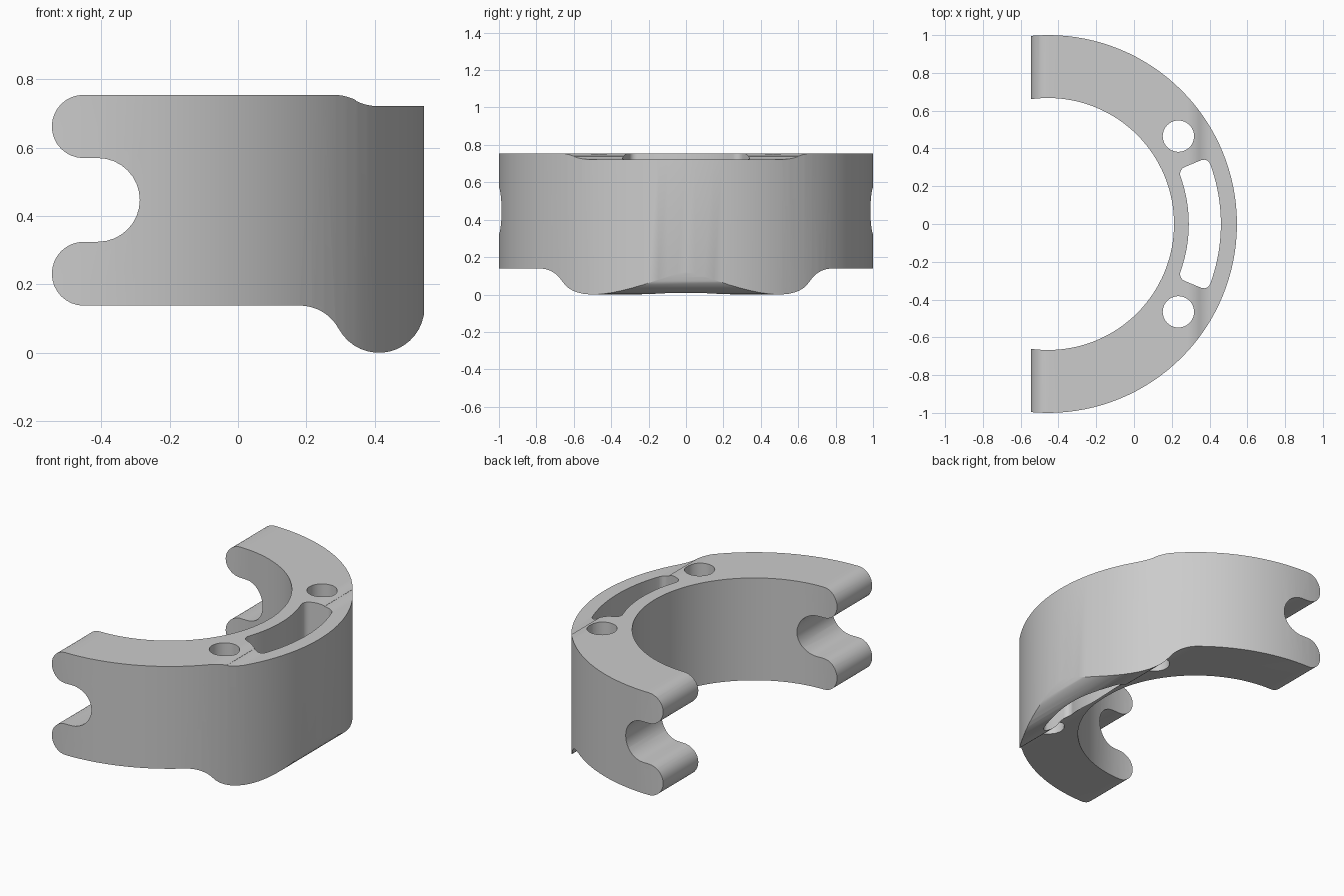
import bpy, bmesh
from math import pi, cos, sin, radians
from mathutils import Vector

cube = bpy.data.objects.get("Cube")
if cube:
    bpy.data.objects.remove(cube, do_unlink=True)

CX = -0.455               # ring axis
OUTER, INNER = 1.0, 0.667


def arc(cx, cy, r, a0, a1, n=16):
    angles = [radians(a0 + (a1 - a0) * i / n) for i in range(n + 1)]
    return [(cx + r * cos(a), cy + r * sin(a)) for a in angles]


def prism(name, points, to_3d, direction):
    """Extrude a closed 2D outline along a direction."""
    bm = bmesh.new()
    face = bm.faces.new([bm.verts.new(to_3d(a, b)) for a, b in points])
    new = bmesh.ops.extrude_face_region(bm, geom=[face])["geom"]
    bmesh.ops.translate(bm, vec=Vector(direction),
                        verts=[v for v in new if isinstance(v, bmesh.types.BMVert)])
    bmesh.ops.recalc_face_normals(bm, faces=bm.faces)
    mesh = bpy.data.meshes.new(name)
    bm.to_mesh(mesh)
    bm.free()
    ob = bpy.data.objects.new(name, mesh)
    bpy.context.collection.objects.link(ob)
    return ob


def upright(name, points):
    return prism(name, points, lambda x, y: (x, y, -0.2), (0, 0, 1.2))


def combine(ob, cutter, operation):
    mod = ob.modifiers.new("cut", "BOOLEAN")
    mod.object, mod.operation, mod.solver = cutter, operation, "EXACT"
    bpy.context.view_layer.objects.active = ob
    bpy.ops.object.modifier_apply(modifier=mod.name)
    bpy.data.objects.remove(cutter, do_unlink=True)


# Side outline: rounded prongs, round notch, hanging lobe and stepped top
outline = (
    arc(-0.4525, 0.6625, 0.0925, 90, 270)
    + arc(-0.41, 0.4475, 0.1225, 90, -90)
    + arc(-0.4515, 0.2315, 0.0935, 90, 270)
    + arc(0.181, 0.009, 0.129, 90, 28.3)
    + arc(0.4125, 0.1335, 0.1335, 208.3, 360)
    + [(0.546, 0.722)]
    + arc(0.41, 0.866, 0.144, 270, 243, 8)
    + arc(0.28, 0.611, 0.144, 63, 90, 8)
)
bracket = prism("half_ring_bracket", outline, lambda x, z: (x, -1.1, z), (0, 2.2, 0))

# Ring walls
combine(bracket, upright("outer_wall", arc(CX, 0, OUTER, 0, 360, 128)[:-1]), "INTERSECT")
combine(bracket, upright("bore", arc(CX, 0, INNER, 0, 360, 128)[:-1]), "DIFFERENCE")

# Pair of round through holes
for side in (-1, 1):
    combine(bracket, upright("hole", arc(0.235, side * 0.465, 0.083, 0, 360, 40)[:-1]),
            "DIFFERENCE")

# Curved slot: a rounded rectangle bent around the ring axis
R_IN, R_OUT, SPAN, FILLET = 0.745, 0.915, 0.395, 0.038


def corner(r, sign_r, sign_t, a0):
    t = sign_t * (SPAN - FILLET / r)
    return [(r - sign_r * FILLET + dr, t + dt / r)
            for dr, dt in arc(0, 0, FILLET, a0, a0 + 90, 6)]


def sweep(r, t0, t1, n=20):
    return [(r, t0 + (t1 - t0) * i / n) for i in range(1, n)]


t_out, t_in = SPAN - FILLET / R_OUT, SPAN - FILLET / R_IN
polar = (sweep(R_OUT, -t_out, t_out) + corner(R_OUT, 1, 1, 0)
         + corner(R_IN, -1, 1, 90) + sweep(R_IN, t_in, -t_in)
         + corner(R_IN, -1, -1, 180) + corner(R_OUT, 1, -1, 270))
combine(bracket, upright("slot", [(CX + r * cos(t), r * sin(t)) for r, t in polar]),
        "DIFFERENCE")

# Single grey finish
grey = bpy.data.materials.new("plain_grey")
grey.use_nodes = True
colour = (0.6, 0.6, 0.6, 1)
grey.diffuse_color = colour
grey.node_tree.nodes["Principled BSDF"].inputs["Base Color"].default_value = colour
bracket.data.materials.clear()
bracket.data.materials.append(grey)

bpy.ops.object.select_all(action="DESELECT")
bracket.select_set(True)
bpy.context.view_layer.objects.active = bracket
bpy.ops.object.shade_smooth_by_angle(angle=radians(30))
